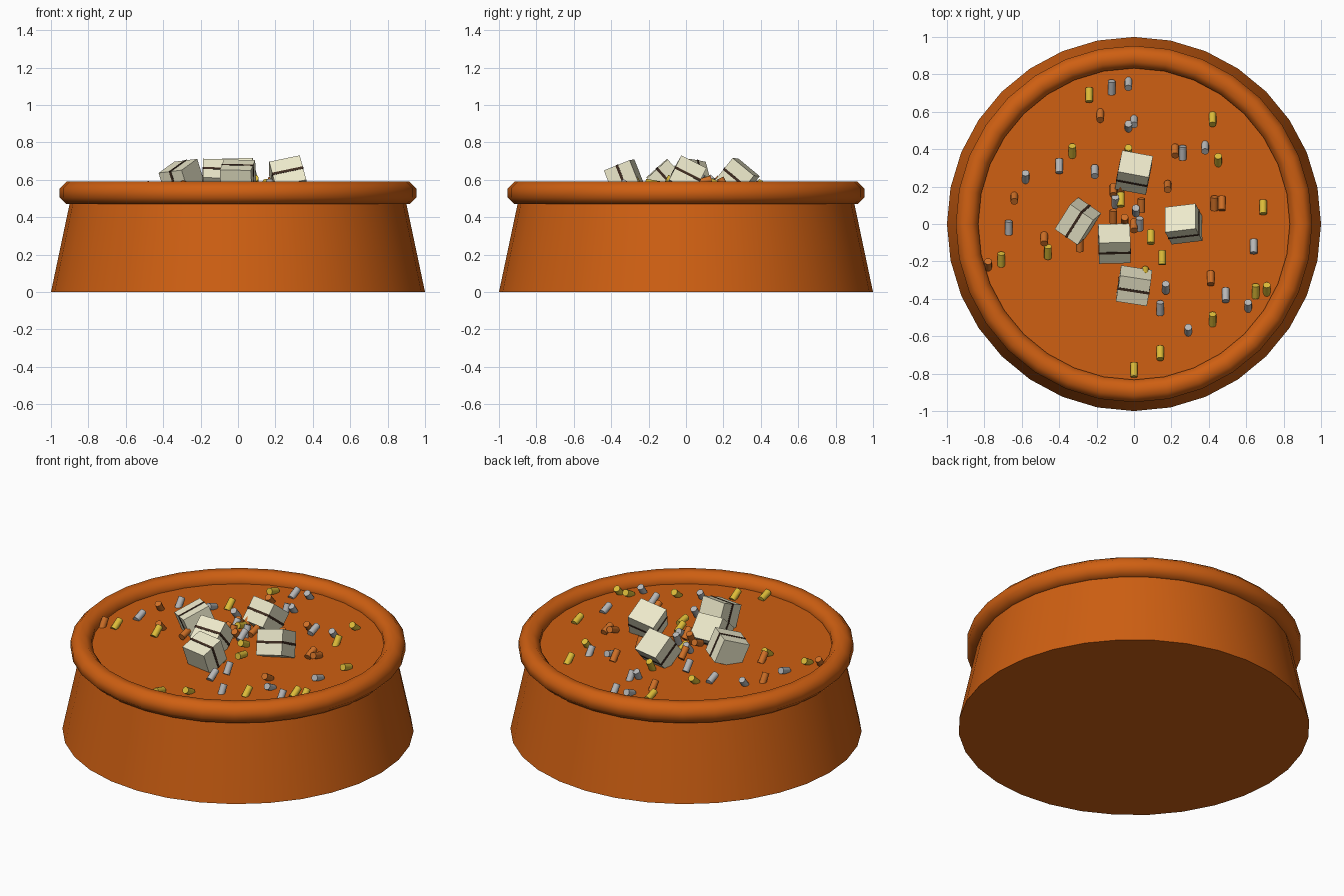
import bpy, math, random
from mathutils import Vector, Matrix

if "Cube" in bpy.data.objects:
    bpy.data.objects.remove(bpy.data.objects["Cube"])

random.seed(4)


def mat(name, col):
    m = bpy.data.materials.new(name)
    m.diffuse_color = (*col, 1)
    m.use_nodes = True
    m.node_tree.nodes["Principled BSDF"].inputs["Base Color"].default_value = m.diffuse_color
    return m


clay = mat("clay", (0.62, 0.115, 0.006))
cream = mat("cream", (0.85, 0.82, 0.6))
dark = mat("dark_brown", (0.05, 0.025, 0.015))
gold = mat("gold", (0.72, 0.5, 0.04))
silver = mat("silver", (0.47, 0.47, 0.47))
copper = mat("copper", (0.62, 0.16, 0.02))


def finish(name, material, smooth=True):
    ob = bpy.context.object
    ob.name = name
    ob.data.materials.append(material)
    if smooth:
        bpy.ops.object.shade_smooth_by_angle(angle=math.radians(50))
    return ob


# Bowl body, closed at the level of the contents
bpy.ops.mesh.primitive_cone_add(vertices=32, radius1=1, radius2=0.888,
                                depth=0.53, location=(0, 0, 0.265))
finish("bowl_body", clay)

# Rounded rim with an octagonal section, flat sides up, down, in and out
prof = [(0.893 + 0.065 * math.cos(a), 0.53 + 0.065 * math.sin(a))
        for a in (math.radians(22.5 + 45 * i) for i in range(8))]
verts, faces = [], []
for i in range(32):
    t = math.tau * i / 32
    verts += [(r * math.cos(t), r * math.sin(t), z) for r, z in prof]
    for j in range(8):
        k, n = (i + 1) % 32, (j + 1) % 8
        faces.append((i * 8 + j, k * 8 + j, k * 8 + n, i * 8 + n))
me = bpy.data.meshes.new("bowl_rim")
me.from_pydata(verts, [], faces)
rim = bpy.data.objects.new("bowl_rim", me)
bpy.context.collection.objects.link(rim)
bpy.ops.object.select_all(action='DESELECT')
rim.select_set(True)
bpy.context.view_layer.objects.active = rim
finish("bowl_rim", clay)


# Bundles: cream block with a dark band, given band normal and side direction
def bundle(name, loc, normal, side):
    n = Vector(normal).normalized()
    x = Vector(side)
    x = (x - n * x.dot(n)).normalized()
    y = n.cross(x)
    rot = Matrix((x, y, n)).transposed().to_4x4()
    for part, size, m in (("block", (0.168, 0.15, 0.15), cream),
                          ("band", (0.172, 0.154, 0.014), dark)):
        bpy.ops.mesh.primitive_cube_add(size=1)
        ob = finish(f"{name}_{part}", m, False)
        ob.matrix_world = (Matrix.Translation(loc) @ rot
                           @ Matrix.Diagonal((*size, 1)))


bundle("bundle_back", (0, 0.275, 0.61), (0.1, 0.6, 0.75), (1, -0.2, 0))
bundle("bundle_left", (-0.30, 0.015, 0.605), (0.8, -0.55, 0.1), (0.5, 0.75, 0.35))
bundle("bundle_middle", (-0.105, -0.105, 0.605), (0, 0.72, 0.65), (1, 0.05, 0))
bundle("bundle_right", (0.265, 0.0, 0.615), (-0.27, 0.5, 1), (1, 0.15, 0.27))
bundle("bundle_front", (0, -0.33, 0.61), (0.15, 0.92, 0.37), (1, -0.17, -0.03))


# Small loose cylinders, tilted about x and heaped towards the middle
def scatter(name, m, pts):
    for i, (x, y) in enumerate(pts):
        z = 0.545 + 0.06 * max(0, 1 - math.hypot(x, y) / 0.55)
        tilt = math.radians(random.uniform(25, 80) * random.choice((1, -1)))
        bpy.ops.mesh.primitive_cylinder_add(vertices=12, radius=0.02, depth=0.075,
                                            location=(x, y, z), rotation=(tilt, 0, 0))
        finish(f"{name}_{i}", m)


scatter("silver_piece", silver, [
    (-.03, .75), (-.12, .73), (0, .55), (-.03, .52), (-.4, .31), (-.58, .25),
    (-.21, .28), (.26, .38), (.38, .41), (-.67, -.02), (.64, -.12), (.17, -.34),
    (.14, -.45), (.29, -.57), (.49, -.38), (.61, -.44), (-.1, .12), (.01, .07), (.03, 0)])
scatter("gold_piece", gold, [
    (-.24, .69), (-.33, .39), (.42, .56), (.45, .34), (.69, .09), (-.03, .39),
    (-.71, -.19), (-.46, -.15), (.09, -.07), (.15, -.18), (.06, -.26), (.65, -.36),
    (.71, -.35), (.42, -.51), (.14, -.69), (0, -.78), (-.07, .13)])
scatter("copper_piece", copper, [
    (-.18, .58), (-.64, .14), (.22, .39), (.18, .2), (.04, .1), (-.11, .04),
    (-.05, .02), (0, -.01), (.43, .11), (.47, .11), (-.48, -.08), (-.29, -.11),
    (-.78, -.22), (.41, -.29), (-.11, .18), (-.07, .19)])
